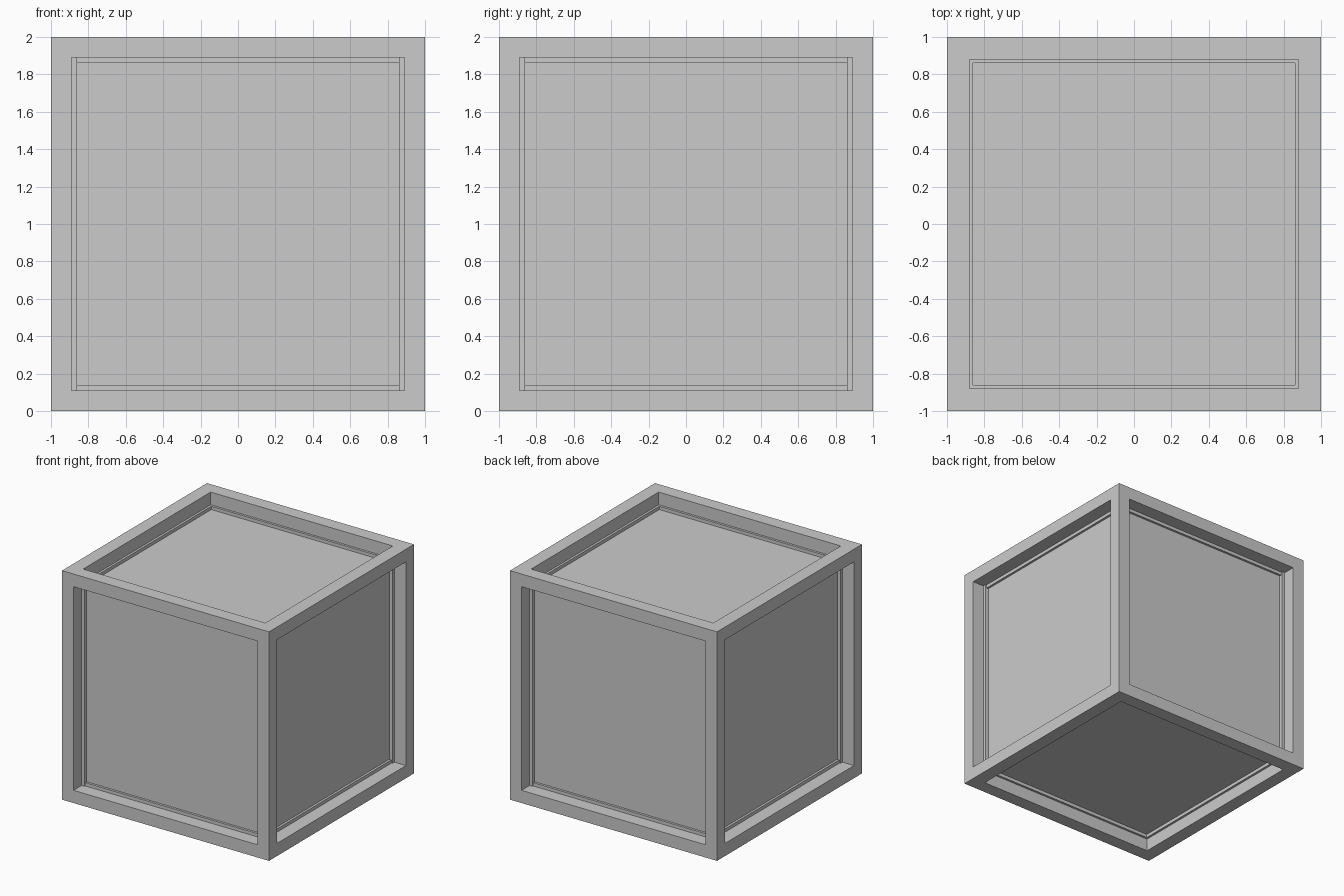
import bpy
import bmesh

SIZE = 2.0
DEPTH = 0.14
SIDE_RIM = 0.157
CAP_RIM = 0.17

default_cube = bpy.data.objects.get("Cube")
if default_cube:
    bpy.data.objects.remove(default_cube, do_unlink=True)

# Single flat grey
grey = bpy.data.materials.new("grey")
grey.use_nodes = True
colour = (0.6, 0.6, 0.6, 1.0)
grey.diffuse_color = colour
grey.node_tree.nodes["Principled BSDF"].inputs["Base Color"].default_value = colour

# Solid block
bm = bmesh.new()
bmesh.ops.create_cube(bm, size=SIZE)
bmesh.ops.translate(bm, verts=bm.verts, vec=(0, 0, SIZE / 2))
bm.normal_update()

# Recessed square panel with straight walls in each of the six faces
for face in list(bm.faces):
    normal = face.normal.copy()
    rim = CAP_RIM if abs(normal.z) > 0.5 else SIDE_RIM
    bmesh.ops.inset_individual(bm, faces=[face], thickness=rim)
    panel = bmesh.ops.extrude_discrete_faces(bm, faces=[face])["faces"][0]
    bmesh.ops.translate(bm, verts=panel.verts, vec=-normal * DEPTH)

bmesh.ops.recalc_face_normals(bm, faces=bm.faces)
mesh = bpy.data.meshes.new("panelled_crate")
bm.to_mesh(mesh)
bm.free()
mesh.materials.append(grey)
crate = bpy.data.objects.new("panelled_crate", mesh)
bpy.context.scene.collection.objects.link(crate)
